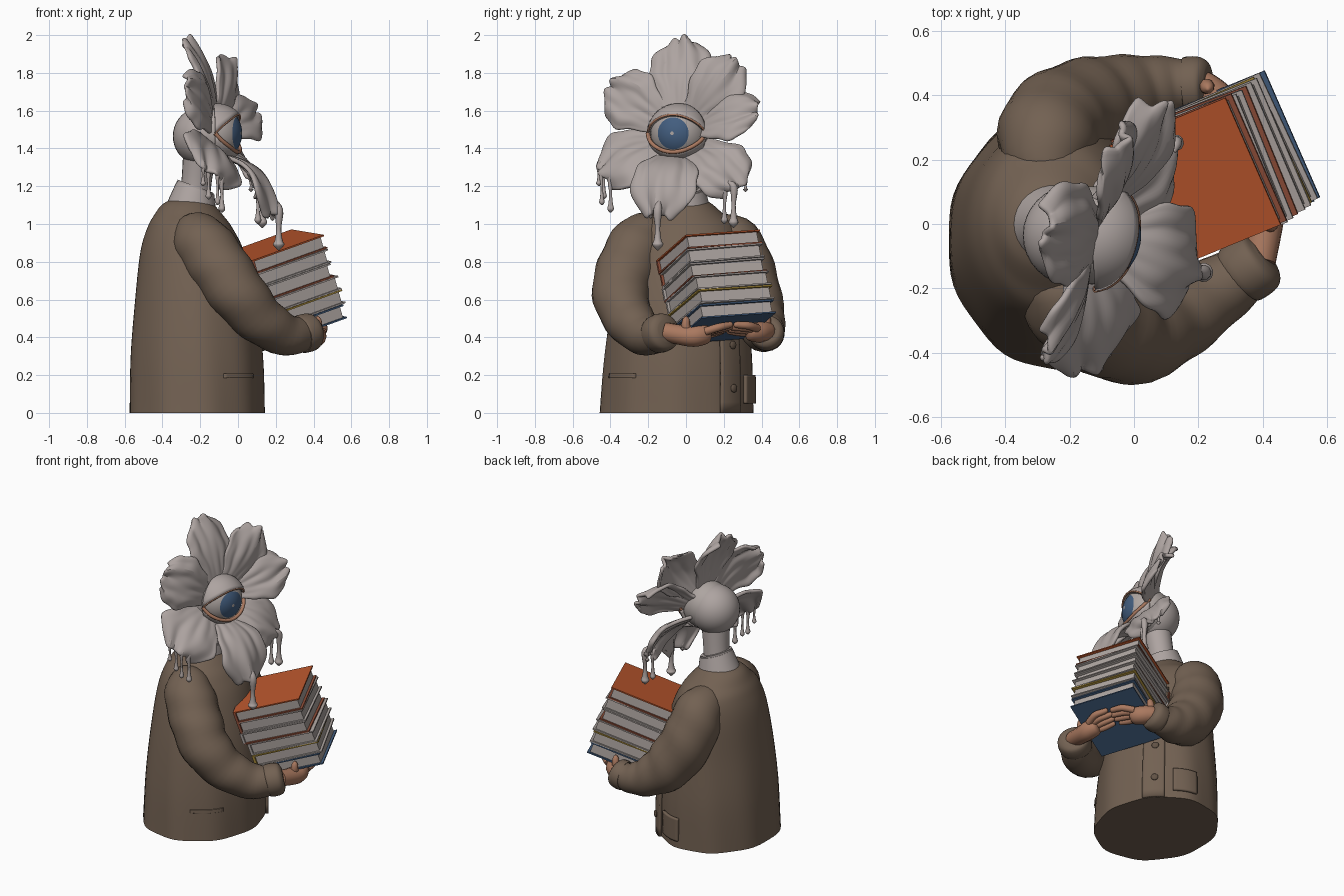
import bpy, bmesh, math, random
from math import sin, cos, pi, radians
from mathutils import Vector, Matrix

random.seed(4)
if "Cube" in bpy.data.objects:
    bpy.data.objects.remove(bpy.data.objects["Cube"])


def material(name, rgb):
    m = bpy.data.materials.new(name)
    m.use_nodes = True
    m.diffuse_color = (*rgb, 1)
    b = next(n for n in m.node_tree.nodes if n.type == 'BSDF_PRINCIPLED')
    b.inputs["Base Color"].default_value = (*rgb, 1)
    return m


BROWN = material("coat brown", (.17, .12, .085))
DARK = material("button brown", (.12, .085, .06))
GREY = material("petal grey", (.42, .37, .355))
PAPER = material("paper grey", (.42, .375, .355))
SKIN = material("skin", (.40, .19, .115))
ORANGE = material("cover orange", (.47, .09, .025))
RED = material("cover red", (.27, .075, .04))
YELLOW = material("cover yellow", (.38, .25, .04))
BLUE = material("blue", (.055, .11, .21))


def finish(name, bm, *mats, smooth=True):
    bmesh.ops.recalc_face_normals(bm, faces=bm.faces)
    me = bpy.data.meshes.new(name)
    bm.to_mesh(me)
    bm.free()
    ob = bpy.data.objects.new(name, me)
    bpy.context.collection.objects.link(ob)
    for m in mats:
        me.materials.append(m)
    if smooth:
        bpy.ops.object.select_all(action='DESELECT')
        ob.select_set(True)
        bpy.context.view_layer.objects.active = ob
        bpy.ops.object.shade_smooth_by_angle(angle=radians(50))
    return ob


def interp(pts, steps):
    """Smooth curve through tuples of any length."""
    out = []
    for i in range(len(pts) - 1):
        a, b, c, d = (pts[max(0, min(len(pts) - 1, i + k))] for k in (-1, 0, 1, 2))
        for t in (s / steps for s in range(steps)):
            out.append([q + .5 * t * (r - p + t * (2 * p - 5 * q + 4 * r - w + t * (3 * (q - r) + w - p)))
                        for p, q, r, w in zip(a, b, c, d)])
    return out + [list(pts[-1])]


def loft(name, rings, mat, sheet=0):
    """Capped skin over rings, or an open sheet of the given thickness."""
    bm = bmesh.new()
    vs = [[bm.verts.new(p) for p in r] for r in rings]
    n = len(rings[0])
    for a, b in zip(vs, vs[1:]):
        for i in range(n - 1 if sheet else n):
            j = (i + 1) % n
            bm.faces.new((a[i], a[j], b[j], b[i]))
    if not sheet:
        bm.faces.new(vs[0])
        bm.faces.new(vs[-1])
    ob = finish(name, bm, mat)
    if sheet:
        s = ob.modifiers.new("thickness", 'SOLIDIFY')
        s.thickness, s.offset = sheet, 0
    return ob


def tube(name, pts, mat, sides=12, steps=5, fold=0):
    """Tube through (x, y, z, radius) points with optional cloth folds."""
    path = interp(pts, steps)
    P = [Vector(p[:3]) for p in path]
    rings, up = [], None
    for i, p in enumerate(P):
        t = (P[min(i + 1, len(P) - 1)] - P[max(i - 1, 0)]).normalized()
        up = t.orthogonal() if up is None else up - t * up.dot(t)
        up.normalize()
        ring = []
        for a in (2 * pi * k / sides for k in range(sides)):
            r = max(path[i][3], .002) * (1 + fold * sin(i * 1.1 + 2 * cos(a)))
            ring.append(p + (up * cos(a) + t.cross(up) * sin(a)) * r)
        rings.append(ring)
    loft(name, rings, mat)


def ball(name, center, scale, mat, rot=Matrix()):
    bm = bmesh.new()
    bmesh.ops.create_uvsphere(bm, u_segments=32, v_segments=20, radius=1,
                              matrix=Matrix.Translation(center) @ rot @ Matrix.Diagonal((*scale, 1)))
    finish(name, bm, mat)


# Coat body: z, centre x, centre y, radius x, radius y
COAT = interp([(0, -.22, -.05, .358, .405), (.3, -.22, -.04, .35, .39), (.6, -.225, -.03, .32, .355),
               (.85, -.242, -.01, .275, .315), (.98, -.255, 0, .225, .27), (1.05, -.262, 0, .18, .2),
               (1.1, -.265, 0, .14, .145), (1.13, -.255, 0, .1, .1)], 6)


def coat_point(a, z, off=0):
    lo, hi = next(p for p in zip(COAT, COAT[1:]) if z <= p[1][0])
    t = (z - lo[0]) / (hi[0] - lo[0])
    _, cx, cy, rx, ry = (p + (q - p) * t for p, q in zip(lo, hi))
    k = 1 + .012 * max(0, 1 - z) * cos(9 * a + 2 * z)
    return Vector((cx + (rx * k + off) * cos(a), cy + (ry * k + off) * sin(a), z))


def coat_plate(name, a0, a1, z0, z1, off):
    loft(name, [[coat_point(radians(a0 + (a1 - a0) * i / 10), z0 + (z1 - z0) * j / 14, off)
                 for i in range(11)] for j in range(15)], BROWN, .02)


loft("coat_body", [[coat_point(2 * pi * i / 72, r[0]) for i in range(72)] for r in COAT], BROWN)
coat_plate("front_placket", 34, 54, 0, .8, .008)
coat_plate("right_pocket_edge", -66, -34, .185, .207, -.003)
coat_plate("left_pocket", 62, 86, .05, .2, .006)
for z in (.13, .36, .59):
    out = (coat_point(radians(45), z, .1) - coat_point(radians(45), z)).normalized()
    ball("coat_button", coat_point(radians(45), z, .022), (.022, .022, .01), DARK,
         out.to_track_quat('Z', 'Y').to_matrix().to_4x4())

# Sleeves with rolled cuffs
tube("right_sleeve", [(-.25, -.14, .96, .10), (-.2, -.235, .91, .15), (-.105, -.305, .78, .16),
                      (0, -.345, .63, .152), (.13, -.295, .485, .13), (.27, -.2, .41, .108),
                      (.39, -.115, .43, .08)], BROWN, 24, 6, .025)
tube("left_sleeve", [(-.27, .14, .96, .10), (-.27, .245, .9, .15), (-.24, .31, .74, .165),
                     (-.13, .365, .55, .155), (0, .405, .45, .122), (.11, .425, .42, .095),
                     (.2, .43, .43, .075)], BROWN, 24, 6, .025)
tube("right_cuff", [(.32, -.165, .41, .07), (.33, -.155, .415, .1), (.39, -.115, .43, .098), (.41, -.1, .435, .06)], BROWN, 24)
tube("left_cuff", [(.15, .425, .42, .07), (.16, .425, .42, .092), (.21, .43, .43, .088), (.23, .43, .435, .06)], BROWN, 24)

# Neck, shirt collar and head
tube("neck", [(-.24, 0, 1.05, .085), (-.22, -.01, 1.22, .08), (-.2, -.03, 1.4, .09)], GREY, 24)
for name, r0, r1, z0 in (("collar_band", .10, .095, 1.09), ("collar_fold", .13, .1, 1.08)):
    loft(name, [[Vector((-.245 + .02 * t + (r0 + (r1 - r0) * t) * cos(a), (r0 + (r1 - r0) * t) * sin(a),
                         z0 + .11 * t - .035 * cos(a))) for a in (2 * pi * i / 32 for i in range(32))]
                for t in (0, .3, .7, 1)], GREY)
ball("head", (-.19, -.035, 1.465), (.155, .155, .155), GREY)

# Eye: ball with iris and pupil faces, lids and rim
EYE = Vector((-.13, -.035, 1.48))
TURN = Matrix.Rotation(radians(-15), 4, 'Z')
FACE = TURN @ Vector((1, 0, 0))
bm = bmesh.new()
bmesh.ops.create_uvsphere(bm, u_segments=48, v_segments=48, radius=.152,
                          matrix=Matrix.Translation(EYE) @ TURN @ Matrix.Rotation(pi / 2, 4, 'Y'))
for f in bm.faces:
    ang = (f.calc_center_median() - EYE).angle(FACE)
    f.material_index = 1 if .08 < ang < .62 else 0
finish("eyeball", bm, PAPER, BLUE)


def on_eye(az, el, r):
    return EYE + TURN @ Vector((cos(el) * cos(az), cos(el) * sin(az), sin(el))) * r


def lid_edge(a, sign):
    return sign * radians(36) * max(0, cos(a * 1.25)) ** .8


AZ = [radians(-72 + 6 * i) for i in range(25)]
for name, sign, rim in (("upper_lid", 1, .006), ("lower_lid", -1, .011)):
    loft(name, [[on_eye(a, lid_edge(a, sign) + (sign * pi / 2 - lid_edge(a, sign)) * t, .164 - .016 * t)
                 for a in AZ] for t in (i / 8 for i in range(9))], GREY, .02)
    tube(name + "_rim", [(*on_eye(a, lid_edge(a, sign), .168), rim) for a in AZ[::2]], SKIN, 8, 2)


# Petals: tip position, facing, half width, forward bow, drips as (column, low end, size)
def petal(name, tip, facing, width, bow, drips, seed):
    rad = Vector(tip) - EYE
    rad = (rad - FACE * rad.dot(FACE)).normalized()
    base = EYE + FACE * .01 + rad * .115
    reach = Vector(tip) - base
    along = reach.normalized()
    side = along.cross(Vector(facing)).normalized()
    rows = []
    for t in (i / 18 for i in range(19)):
        grow = min(1, t / .6)
        w = width * (.5 + .5 * grow * grow * (3 - 2 * grow))
        w *= math.sqrt(max(.2, 1 - max(0, (t - .55) / .45) ** 3)) * (1 + .05 * sin(17 * t + seed))
        row = []
        for v in (k / 8 - 1 for k in range(17)):
            wave = .013 * t * sin(5 * v + seed) + .008 * t * sin(11 * v + 6 * t + seed) + .004 * sin(16 * v) * sin(pi * t)
            lift = bow * sin(pi * t) - .04 * v * v * t + wave
            edge = t * (1 + t * (.035 * sin(8 * v + seed) - .09 * v * v))
            row.append(base + reach * edge + side * w * v + side.cross(along) * lift)
        rows.append(row)
    ob = loft(name, rows, GREY, .024)
    ob.modifiers.new("rounding", 'SUBSURF').levels = 1
    for col, low, r in drips:
        x, y, z = rows[17][col]
        drop = z - low
        tube(name + "_drip", [(*rows[15][col], .004), (x, y, z, r * .8), (x, y, z - drop * .45, r * .45),
                              (x, y, z - drop * .75, r * .7), (x, y, low + r, r), (x, y, low, .003)], GREY, 10, 4)


PETALS = [((-.27, -.02, 1.99), (1, -.2, .3), .165, .03, []),
          ((-.03, .27, 1.87), (.9, -.35, .1), .155, .03, []),
          ((.1, .38, 1.61), (.8, 0, .5), .155, .04, []),
          ((.11, .28, 1.19), (.85, .1, .45), .175, .05, [(3, 1.17, .014), (10, .98, .026), (13, 1.0, .018)]),
          ((.2, -.15, 1.04), (.75, -.1, .65), .18, .1, [(8, .86, .03), (12, 1.03, .016)]),
          ((-.14, -.46, 1.27), (.68, -.4, .62), .205, .04, [(3, 1.06, .018), (6, 1.1, .014), (9, 1.13, .016), (12, 1.2, .014)]),
          ((-.27, -.41, 1.74), (.9, -.4, .2), .17, .03, [])]
for i, spec in enumerate(PETALS):
    petal("petal_%d" % (i + 1), *spec, i * 1.9)

# Book stack in its own tilted frame: forward, sideways, up
FWD = Vector((.876, .36, .315)).normalized()
SIDE = Vector((-.39, .92, .07))
SIDE = (SIDE - FWD * SIDE.dot(FWD)).normalized()
STACK = Matrix.Translation((.46, 0, .945)) @ Matrix((FWD, SIDE, FWD.cross(SIDE))).transposed().to_4x4()
D, W, H = .215, .215, .078


def block(name, M, lo, hi, mat):
    bm = bmesh.new()
    lo, hi = Vector(lo), Vector(hi)
    bmesh.ops.create_cube(bm, size=1, matrix=M @ Matrix.Translation((lo + hi) / 2) @ Matrix.Diagonal((*(hi - lo), 1)))
    finish(name, bm, mat, smooth=False)


for i, (top, low, spine) in enumerate([(ORANGE, RED, RED), (PAPER, PAPER, RED), (PAPER, RED, PAPER),
                                       (PAPER, PAPER, PAPER), (YELLOW, PAPER, YELLOW), (BLUE, BLUE, BLUE)]):
    spin = random.uniform(-.04, .04) if 0 < i < 5 else 0
    M = STACK @ Matrix.Translation((random.uniform(-.012, .012) - D, W, -i * H)) @ Matrix.Rotation(spin, 4, 'Z')
    block("book_pages", M, (-D + .01, -W + .014, -H + .007), (D - .016, W - .014, -.005), PAPER)
    block("book_top_cover", M, (-D, -W, -.008), (D, W, 0), top)
    block("book_bottom_cover", M, (-D, -W, -H + .002), (D, W, -H + .01), low)
    block("book_spine", M, (-D - .006, -W, -H + .002), (-D + .01, W, 0), spine)

# Hands holding the lowest book from beneath
for hand, wrist, edge, turn, f0 in (("right", (.39, -.115, .43), .025, 1, -.13), ("left", (.2, .43, .43), .41, -1, -.14)):
    def at(f, s, n, r):
        return (*(STACK @ Vector((f, edge + turn * s, n - 6 * H))), r)
    tube(hand + "_palm", [(*wrist, .05), at(f0 - .08, -.03, -.03, .055), at(f0 - .06, .02, -.036, .058),
                          at(f0 - .055, .07, -.03, .048), at(f0 - .055, .085, -.028, .01)], SKIN, 14)
    for k in range(4):
        f = f0 - .038 * k + .03
        tip = .205 - .014 * abs(k - 1.3)
        tube("%s_finger_%d" % (hand, k + 1), [at(f0 - .055 + (f - f0 + .05) * .6, .04, -.034, .022), at(f, .1, -.028, .021),
                                              at(f, tip - .03, -.02, .018), at(f, tip - .006, -.016, .014),
                                              at(f, tip, -.015, .003)], SKIN, 10, 4)
    tube(hand + "_thumb", [at(f0 - .08, -.01, -.03, .03), at(f0 - .06, -.042, .01, .025), at(f0 - .045, -.04, .05, .019),
                           at(f0 - .04, -.036, .068, .004)], SKIN, 10, 4)
